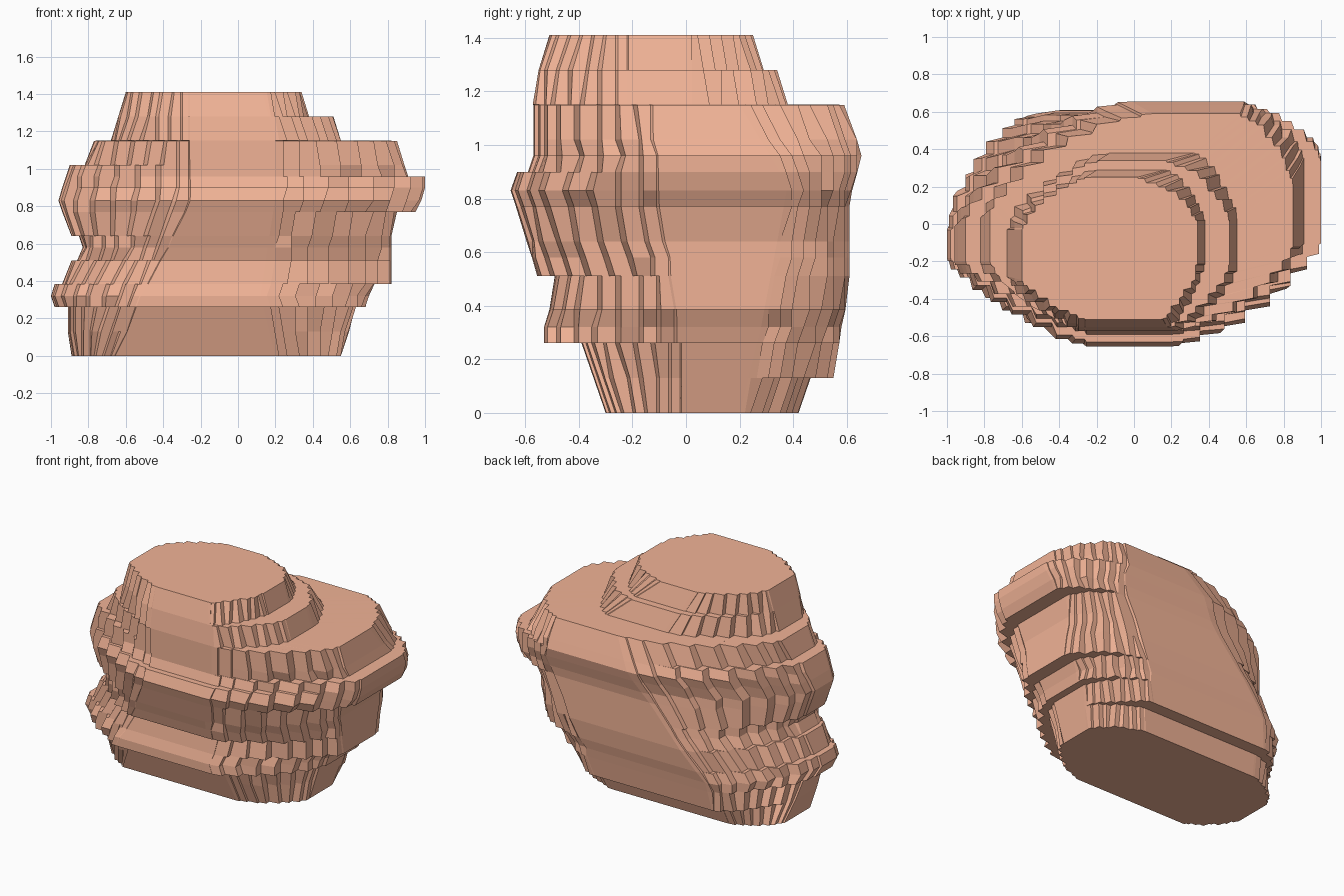
import bpy, bmesh, math

if "Cube" in bpy.data.objects:
    bpy.data.objects.remove(bpy.data.objects["Cube"])

# Extents at each height: z, left, right, front, back (repeated z = ledge)
RINGS = [
    (0.00, -.89, .55, -.30, .42), (0.13, -.91, .59, -.345, .465),
    (0.13, -.91, .59, -.345, .55), (0.26, -.91, .63, -.39, .57),
    (0.26, -.98, .68, -.53, .57), (0.32, -1.0, .70, -.53, .58),
    (0.385, -.98, .73, -.51, .595), (0.385, -.94, .82, -.51, .595),
    (0.51, -.89, .82, -.49, .61), (0.51, -.86, .82, -.555, .61),
    (0.58, -.83, .82, -.575, .61), (0.64, -.85, .82, -.595, .61),
    (0.64, -.89, .82, -.595, .61), (0.77, -.94, .85, -.635, .61),
    (0.77, -.94, .95, -.635, .61), (0.83, -.96, .98, -.655, .62),
    (0.90, -.94, 1.0, -.63, .64), (0.90, -.94, 1.0, -.59, .64),
    (0.96, -.92, 1.0, -.57, .655), (0.96, -.92, .91, -.57, .655),
    (1.02, -.90, .89, -.57, .635), (1.02, -.82, .89, -.57, .635),
    (1.15, -.77, .85, -.57, .59), (1.151, -.68, .55, -.57, .38),
    (1.28, -.64, .51, -.55, .34), (1.28, -.64, .38, -.55, .29),
    (1.41, -.60, .34, -.51, .25),
]

# Straight part of each side: z, front x0 x1, right y0 y1, back x0 x1, left y0 y1
FLATS = [
    (0.00, -.65, .20, .00, .20, -.60, .25, -.05, .20),
    (0.32, -.50, .12, .00, .28, -.55, .33, -.18, -.06),
    (0.85, -.22, .20, -.08, .38, -.08, .58, -.20, -.05),
    (1.15, -.25, .20, -.10, .20, .10, .55, -.20, .05),
    (1.151, -.25, .20, -.20, .00, -.10, .30, -.28, -.05),
    (1.41, -.25, .13, -.20, .00, -.23, .00, -.30, -.05),
]
# How sharply each corner is cut: front right, back right, back left, front left
CUT = (1.55, 1.42, 1.5, 1.75)
STEPS, GRID = 9, 0.022


def flats_at(z):
    for a, b in zip(FLATS, FLATS[1:]):
        if z <= b[0]:
            t = (z - a[0]) / (b[0] - a[0])
            return [p + (q - p) * t for p, q in zip(a[1:], b[1:])]
    return FLATS[-1][1:]


def snap(v):
    return round(v / GRID) * GRID


def stair_corner(p, q, x_first, cut):
    """Rounded corner from p to q cut into small steps."""
    pts, prev = [], p
    for i in range(1, STEPS + 1):
        a = math.pi / 2 * i / STEPS
        s, c = math.sin(a) ** cut, 1 - max(math.cos(a), 0) ** cut
        u, v = (s, c) if x_first else (c, s)
        cur = q if i == STEPS else (snap(p[0] + (q[0] - p[0]) * u),
                                    snap(p[1] + (q[1] - p[1]) * v))
        # step edge, slightly bevelled
        if x_first:
            pts.append((cur[0], prev[1] + (cur[1] - prev[1]) * .25))
        else:
            pts.append((prev[0] + (cur[0] - prev[0]) * .25, cur[1]))
        if i < STEPS:
            pts.append(cur)
        prev = cur
    return pts


def outline(z, l, r, f, b):
    f0, f1, r0, r1, b0, b1, l0, l1 = flats_at(z)
    sides = [((f0, f), (f1, f)), ((r, r0), (r, r1)),
             ((b1, b), (b0, b)), ((l, l1), (l, l0))]
    pts = []
    for i, (start, end) in enumerate(sides):
        pts += [start, end]
        pts += stair_corner(end, sides[(i + 1) % 4][0], i % 2 == 0, CUT[i])
    return pts


# Stepped rock: loft of all the outlines, capped at both ends
bm = bmesh.new()
loops = [[bm.verts.new((x, y, ring[0])) for x, y in outline(*ring)] for ring in RINGS]
for low, high in zip(loops, loops[1:]):
    n = len(low)
    for i in range(n):
        j = (i + 1) % n
        bm.faces.new((low[i], low[j], high[j], high[i]))
bm.faces.new(loops[0][::-1])
bm.faces.new(loops[-1])
bmesh.ops.remove_doubles(bm, verts=bm.verts[:], dist=0.0005)

mesh = bpy.data.meshes.new("stepped_rock")
bm.to_mesh(mesh)
bm.free()
rock = bpy.data.objects.new("stepped_rock", mesh)
bpy.context.collection.objects.link(rock)

# Clay colour
clay = bpy.data.materials.new("clay")
clay.diffuse_color = (0.88, 0.45, 0.305, 1)
clay.use_nodes = True
clay.node_tree.nodes["Principled BSDF"].inputs["Base Color"].default_value = clay.diffuse_color
mesh.materials.append(clay)
